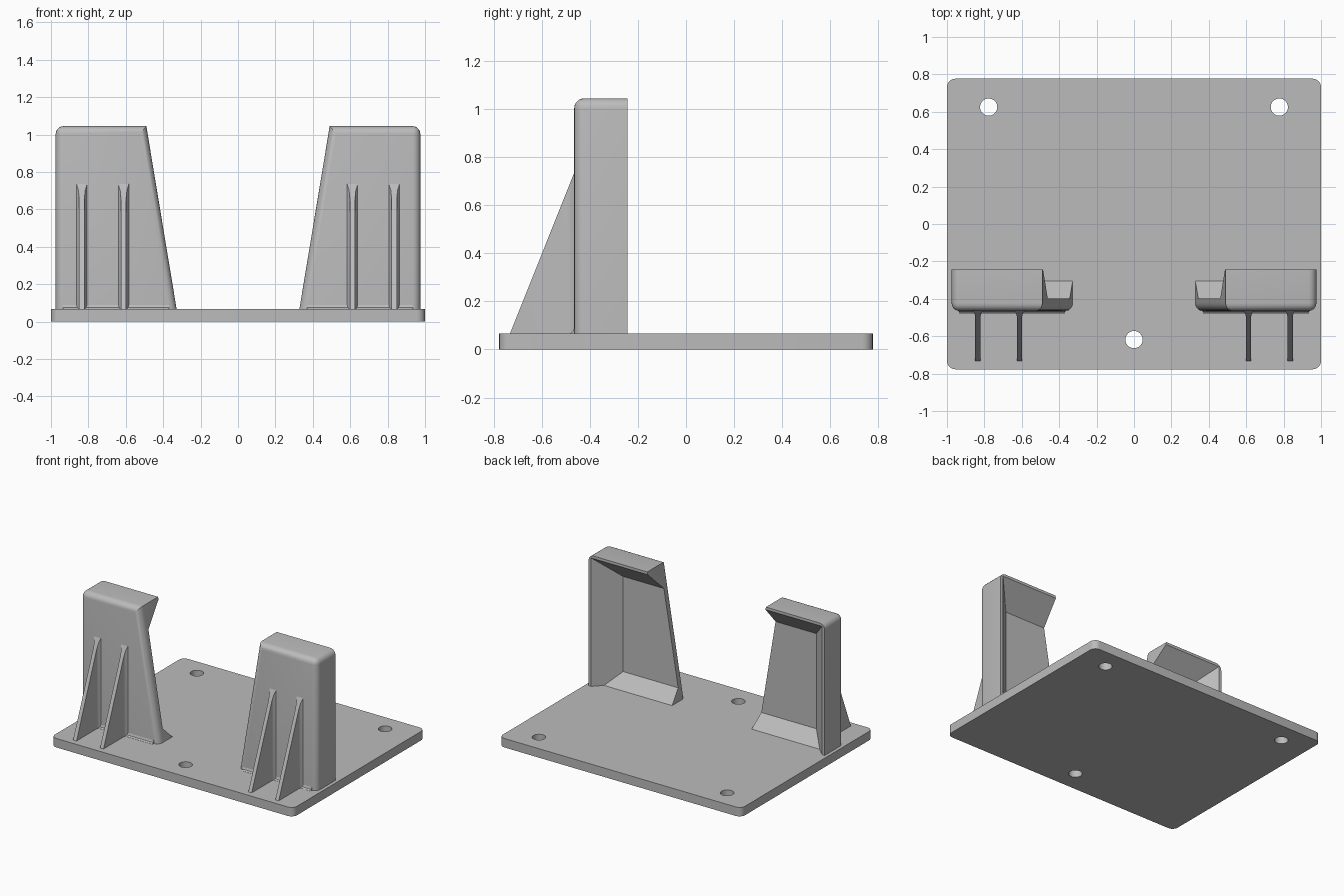
import bpy, bmesh, math
from mathutils import Vector

cube = bpy.data.objects.get("Cube")
if cube:
    bpy.data.objects.remove(cube, do_unlink=True)

GREY = (0.5, 0.5, 0.5, 1)
mat = bpy.data.materials.new("grey plastic")
mat.use_nodes = True
mat.diffuse_color = GREY
mat.node_tree.nodes["Principled BSDF"].inputs["Base Color"].default_value = GREY

PLATE_TOP = 0.067
FRONT, WALL, BACK = -0.465, -0.398, -0.243   # bracket depths along y


def make(name, bm):
    bmesh.ops.recalc_face_normals(bm, faces=bm.faces)
    mesh = bpy.data.meshes.new(name)
    bm.to_mesh(mesh)
    bm.free()
    mesh.materials.append(mat)
    obj = bpy.data.objects.new(name, mesh)
    bpy.context.collection.objects.link(obj)
    return obj


def loft(lower, upper):
    """Solid between two matching outlines of 3D points."""
    bm = bmesh.new()
    a = [bm.verts.new(p) for p in lower]
    b = [bm.verts.new(p) for p in upper]
    bm.faces.new(a)
    bm.faces.new(b)
    for i in range(len(a)):
        j = (i + 1) % len(a)
        bm.faces.new((a[i], a[j], b[j], b[i]))
    bmesh.ops.recalc_face_normals(bm, faces=bm.faces)
    return bm


def round_edges(bm, rule, radius, segments=5):
    edges = [e for e in bm.edges if rule(e.verts[0].co, e.verts[1].co)]
    bmesh.ops.bevel(bm, geom=edges, offset=radius, segments=segments,
                    profile=0.5, affect='EDGES')


def cut(obj, cutter):
    cutter.hide_render = True
    bpy.context.view_layer.objects.active = obj
    mod = obj.modifiers.new("cut", 'BOOLEAN')
    mod.operation, mod.solver, mod.object = 'DIFFERENCE', 'EXACT', cutter
    bpy.ops.object.modifier_apply(modifier=mod.name)
    bpy.data.objects.remove(cutter, do_unlink=True)


def smooth(obj):
    bpy.ops.object.select_all(action='DESELECT')
    obj.select_set(True)
    bpy.context.view_layer.objects.active = obj
    bpy.ops.object.shade_smooth_by_angle(angle=math.radians(30))


# Base plate with rounded corners and three screw holes
corners = [(-1, -0.777), (1, -0.777), (1, 0.777), (-1, 0.777)]
bm = loft([(x, y, 0) for x, y in corners], [(x, y, PLATE_TOP) for x, y in corners])
round_edges(bm, lambda a, b: abs(a.z - b.z) > 0.01, 0.045, 6)
plate = make("base_plate", bm)
for x, y in [(-0.777, 0.625), (0.777, 0.625), (0, -0.618)]:
    ring = [(x + 0.046 * math.cos(t * math.tau / 32), y + 0.046 * math.sin(t * math.tau / 32))
            for t in range(32)]
    cut(plate, make("hole_cutter", loft([(u, v, -0.1) for u, v in ring],
                                        [(u, v, 0.2) for u, v in ring])))
smooth(plate)


def bracket(side, s):
    # Tapered block, rounded on its front outline and its outer top corner
    outline = [(0.327, 0.06), (0.975, 0.06), (0.975, 1.045), (0.49, 1.045)]
    bm = loft([(s * x, FRONT, z) for x, z in outline], [(s * x, BACK, z) for x, z in outline])

    def rounded(a, b):
        front = max(a.y, b.y) < FRONT + 0.01 and max(a.z, b.z) > 0.5
        outer_top = min(a.z, b.z) > 1 and min(abs(a.x), abs(b.x)) > 0.9
        return front or outer_top
    round_edges(bm, rounded, 0.042)
    block = make(side + "_bracket", bm)

    # Pocket open to the back and the inner side, with sloping walls
    def pocket(y):
        g = y - WALL
        low, high, out = 0.16 - g, 0.87 + g, 0.798 + g
        return [(s * x, y, z) for x, z in
                [(0.1, low), (out, low), (out, high), (0.1, high)]]
    cut(block, make("pocket_cutter", loft(pocket(WALL), pocket(BACK + 0.01))))
    smooth(block)

    # Small fillet where the bracket meets the plate
    strip = [(FRONT + 0.01, 0.06), (FRONT - 0.017, 0.06), (FRONT - 0.016, 0.068),
             (FRONT - 0.005, 0.075), (FRONT, 0.09), (FRONT + 0.01, 0.09)]
    make(side + "_foot_fillet", loft([(s * 0.37, y, z) for y, z in strip],
                                     [(s * 0.935, y, z) for y, z in strip]))

    # Two sloping ribs that flare where they meet the bracket
    half = [(0.014, -0.76), (0.014, -0.495), (0.018, -0.478), (0.028, FRONT), (0.028, -0.45)]
    plan = half + [(-w, y) for w, y in reversed(half)]
    for label, cx in (("inner", 0.612), ("outer", 0.835)):
        bm = loft([(s * cx + w, y, 0.06) for w, y in plan],
                  [(s * cx + w, y, 0.9) for w, y in plan])
        top, toe = Vector((0, FRONT, 0.735)), Vector((0, -0.732, PLATE_TOP))
        slope = top - toe
        bmesh.ops.bisect_plane(bm, geom=bm.verts[:] + bm.edges[:] + bm.faces[:],
                               plane_co=toe, plane_no=(0, -slope.z, slope.y), clear_outer=True)
        bmesh.ops.holes_fill(bm, edges=[e for e in bm.edges if e.is_boundary])
        smooth(make(side + "_" + label + "_rib", bm))


for side, s in (("left", 1), ("right", -1)):
    bracket(side, s)
